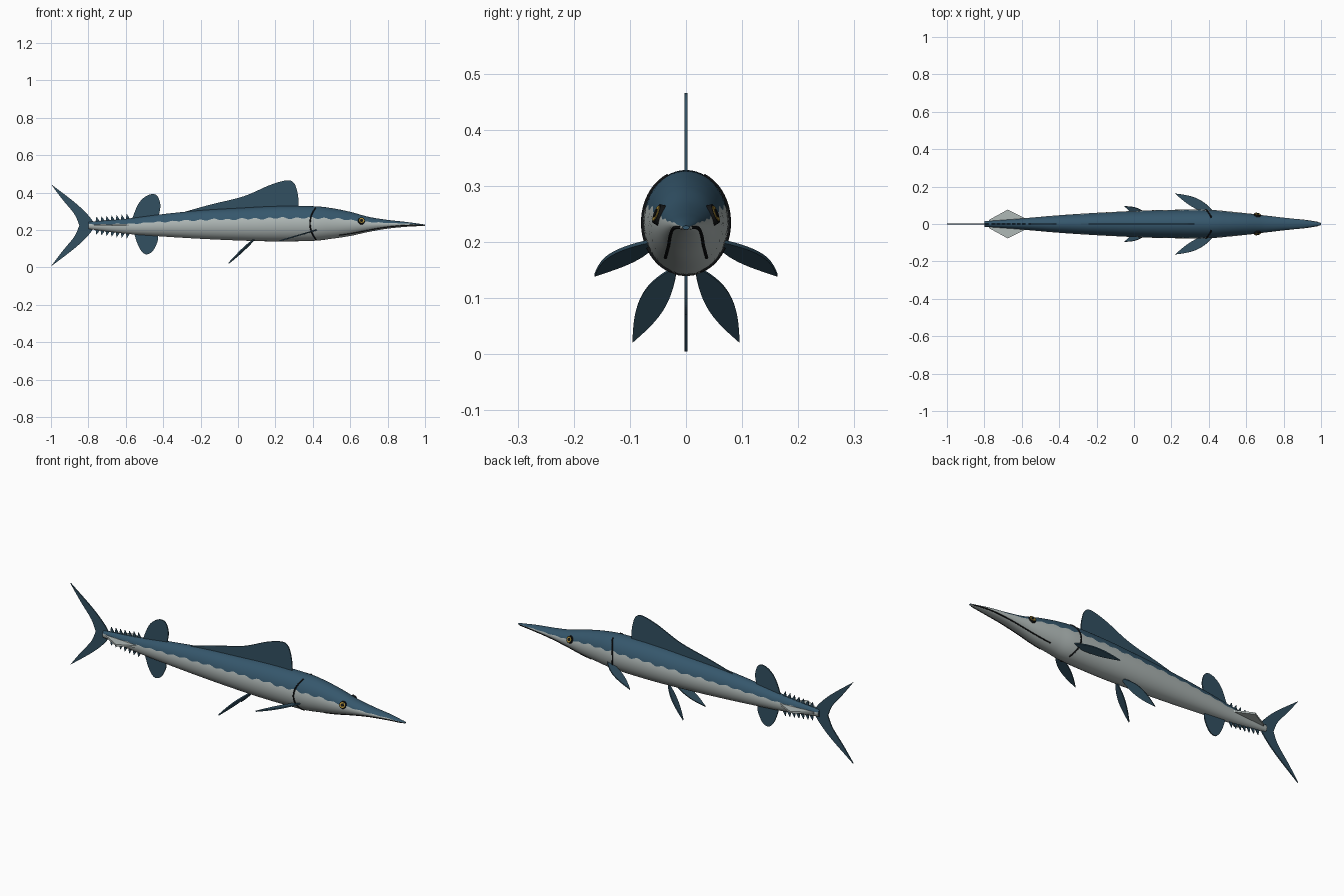
import bpy, bmesh
from math import sin, cos, asin, pi, radians
from mathutils import Vector

if "Cube" in bpy.data.objects:
    bpy.data.objects.remove(bpy.data.objects["Cube"], do_unlink=True)


def material(name, rgb):
    m = bpy.data.materials.new(name)
    m.use_nodes = True
    m.diffuse_color = (*rgb, 1)
    m.node_tree.nodes["Principled BSDF"].inputs["Base Color"].default_value = (*rgb, 1)
    return m


BLUE = material("back blue", (.036, .095, .15))
FIN = material("fin blue", (.032, .08, .12))
PALE = material("belly silver", (.43, .48, .47))
BLACK = material("line black", (.006, .007, .008))
GOLD = material("eye gold", (.4, .26, .04))


def add_object(name, bm, *mats):
    bmesh.ops.recalc_face_normals(bm, faces=bm.faces)
    mesh = bpy.data.meshes.new(name)
    bm.to_mesh(mesh)
    bm.free()
    for m in mats:
        mesh.materials.append(m)
    obj = bpy.data.objects.new(name, mesh)
    bpy.context.collection.objects.link(obj)
    return obj


def spline(points, steps=8):
    """Smooth open path through the given points."""
    p = [Vector(q) for q in points]
    p = [p[0] * 2 - p[1]] + p + [p[-1] * 2 - p[-2]]
    out = []
    for a, b, c, d in zip(p, p[1:], p[2:], p[3:]):
        for i in range(steps):
            t = i / steps
            out.append((b * 2 + (c - a) * t + (a * 2 - b * 5 + c * 4 - d) * t * t
                        + (b * 3 - a - c * 3 + d) * t ** 3) / 2)
    return out + [p[-2]]


# Body stations: x, belly height, back height, half width
STATIONS = spline([(-.8, .205, .243, .015), (-.6, .18, .26, .03), (-.4, .165, .285, .047),
                   (-.2, .153, .305, .06), (0, .144, .317, .07), (.2, .139, .327, .076),
                   (.4, .142, .327, .076), (.5, .153, .317, .068), (.6, .168, .297, .058),
                   (.7, .19, .27, .046), (.8, .207, .254, .034), (.9, .217, .243, .023),
                   (1, .222, .229, .006)], 20)


def section(x):
    """Centre height, half height and half width of the body at x."""
    for a, b in zip(STATIONS, STATIONS[1:]):
        if x <= b[0]:
            break
    s = a.lerp(b, (x - a[0]) / (b[0] - a[0]))
    return (s[1] + s[2]) / 2, (s[2] - s[1]) / 2, s[3]


def skin(x, angle, side=1, lift=0):
    zc, h, w = section(x)
    return Vector((x, side * (w + lift) * cos(angle), zc + (h + lift) * sin(angle)))


# Body with a scalloped edge between dark back and pale belly
N = 10
bm = bmesh.new()
rings = []
for s in STATIONS:
    x = s[0]
    edge = asin(.32 + .05 * sin(x * 85) + .02 * sin(x * 37))
    half = [-pi / 2 + (edge + pi / 2) * i / N for i in range(N)]
    half += [edge + (pi / 2 - edge) * i / N for i in range(N + 1)]
    ring = [skin(x, a) for a in half] + [skin(x, a, -1) for a in half[-2:0:-1]]
    rings.append([bm.verts.new(p) for p in ring])
for r, q in zip(rings, rings[1:]):
    for j in range(4 * N):
        k = (j + 1) % (4 * N)
        f = bm.faces.new((r[j], r[k], q[k], q[j]))
        f.smooth = True
        f.material_index = 0 if N <= j < 3 * N else 1
bm.faces.new(rings[0])
bm.faces.new(rings[-1])
add_object("body", bm, BLUE, PALE)


def plate(name, outline, mat, thickness=.006):
    """Flat plate from a closed 3D outline, thickened about its middle."""
    bm = bmesh.new()
    bm.faces.new([bm.verts.new(p) for p in outline])
    obj = add_object(name, bm, mat)
    mod = obj.modifiers.new("thickness", "SOLIDIFY")
    mod.thickness, mod.offset = thickness, 0
    return obj


def upright(points):
    return [(p[0], 0, p[1]) for p in points]


# Upright fins
def fin(name, curve, base):
    plate(name, upright(spline(curve) + base), FIN)


fin("first_dorsal_fin",
    [(-.31, .29), (-.15, .335), (.03, .38), (.17, .44), (.26, .465), (.3, .45), (.32, .39), (.325, .32)],
    [(.3, .29), (-.15, .27)])
fin("second_dorsal_fin",
    [(-.57, .25), (-.535, .335), (-.5, .375), (-.46, .392), (-.43, .38), (-.415, .33), (-.425, .27)], [])
fin("anal_fin",
    [(-.56, .195), (-.535, .12), (-.51, .08), (-.485, .07), (-.455, .088), (-.43, .14), (-.43, .18)], [])

# Forked tail
MID = .225
lead = spline([(-.765, .23), (-.8, .278), (-.87, .345), (-1, .445)])
trail = spline([(-1, .445), (-.94, .365), (-.875, .285), (-.848, MID)])
upper = upright(lead + trail[1:])
lower = [(x, y, 2 * MID - z) for x, y, z in upper[-2::-1]]
plate("tail_fin", upper + lower, FIN)

# Finlets above and below the tail stem
for i in range(7):
    x = -.75 + .027 * i
    zc, h, w = section(x)
    for way, label in ((1, "upper"), (-1, "lower")):
        plate(f"{label}_finlet_{i + 1}",
              upright([(x + .013, zc + way * h * .85), (x - .007, zc + way * (h + .025)),
                       (x - .012, zc + way * h * .85)]), FIN, .005)


def leaf(root, tip, across, width):
    """Leaf-shaped outline, fuller on its leading side."""
    root, across = Vector(root), Vector(across).normalized()
    axis = Vector(tip) - root
    steps = [i / 16 for i in range(17)]
    full = lambda u: width * (sin(pi * u ** .9) + .3 * (1 - u))
    front = [root + axis * u + across * full(u) * .6 for u in steps]
    back = [root + axis * u - across * full(u) * .4 for u in steps[-2::-1]]
    return front + back


def tube(name, points, radius):
    """Round line along a path, stored as a mesh."""
    curve = bpy.data.curves.new(name, "CURVE")
    curve.dimensions = "3D"
    curve.bevel_depth, curve.bevel_resolution = radius, 1
    path = curve.splines.new("POLY")
    path.points.add(len(points) - 1)
    for p, q in zip(path.points, points):
        p.co = (*q, 1)
    temp = bpy.data.objects.new(name, curve)
    bpy.context.collection.objects.link(temp)
    dg = bpy.context.evaluated_depsgraph_get()
    mesh = bpy.data.meshes.new_from_object(temp.evaluated_get(dg))
    bpy.data.objects.remove(temp, do_unlink=True)
    mesh.materials.clear()
    mesh.materials.append(BLACK)
    bpy.context.collection.objects.link(bpy.data.objects.new(name, mesh))


def flip(points, side):
    return [(p[0], side * p[1], p[2]) for p in points]


for side, label in ((1, "left"), (-1, "right")):
    # Paired fins
    plate(label + "_pectoral_fin",
          flip(leaf((.42, .058, .2), (.22, .163, .141), (.45, .85, .15), .045), side), FIN)
    plate(label + "_pelvic_fin",
          flip(leaf((.085, .022, .147), (-.05, .095, .022), (.15, .85, .45), .04), side), FIN)

    # Pale keel beside the tail stem
    keel = [(-.775, 0), (-.775, .022), (-.675, .077), (-.58, .03), (-.58, 0)]
    plate(label + "_tail_keel", [(x, side * y, MID) for x, y in keel], PALE, .01)

    # Gill slit and mouth line
    angles = [radians(-70 + 135 * i / 24) for i in range(25)]
    tube(label + "_gill_line", [skin(.385 + .036 * sin(a) ** 2, a, side) for a in angles], .004)
    mouth = spline([(.54, -.82), (.62, -.8), (.7, -.76), (.8, -.62), (.9, -.4), (.985, -.2)])
    tube(label + "_mouth_line", [skin(p[0], asin(p[1]), side) for p in mouth], .003)

    # Eye as stacked discs facing out from the head
    spot = asin(.36)
    centre = skin(.66, spot, side)
    zc, h, w = section(.66)
    out = Vector((.2, side * cos(spot), sin(spot) * w / h)).normalized()
    turn = Vector((0, 0, 1)).rotation_difference(out).to_matrix().to_4x4()
    for part, radius, depth, mat in (("eye_rim", .02, .012, BLACK), ("eye_iris", .016, .015, GOLD),
                                     ("eye_pupil", .009, .018, BLACK)):
        bm = bmesh.new()
        bmesh.ops.create_cone(bm, cap_ends=True, segments=20, radius1=radius, radius2=radius * .9,
                              depth=depth)
        bm.transform(turn)
        bmesh.ops.translate(bm, verts=bm.verts, vec=centre)
        add_object(f"{label}_{part}", bm, mat)
